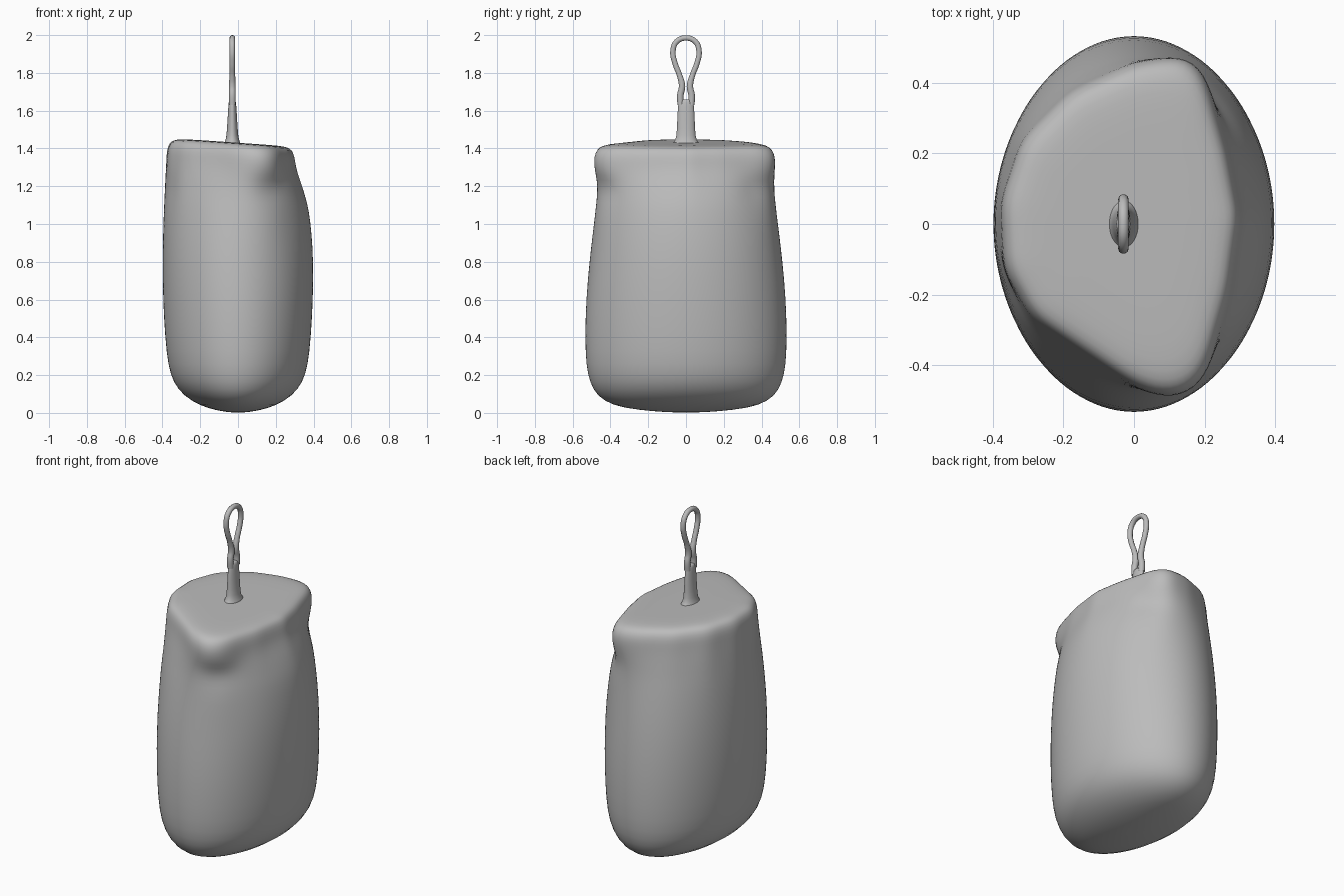
import bpy, bmesh, math
from mathutils import Vector

cube = bpy.data.objects.get("Cube")
if cube:
    bpy.data.objects.remove(cube, do_unlink=True)

grey = bpy.data.materials.new("plain grey")
grey.use_nodes = True
GREY = (0.5, 0.5, 0.5, 1)
grey.diffuse_color = GREY
grey.node_tree.nodes["Principled BSDF"].inputs["Base Color"].default_value = GREY

SEGMENTS = 72


def loft(name, rings, subdivide=1):
    """Skin a stack of closed rings and cap both ends."""
    bm = bmesh.new()
    loops = [[bm.verts.new(p) for p in ring] for ring in rings]
    for low, high in zip(loops, loops[1:]):
        n = len(low)
        for i in range(n):
            j = (i + 1) % n
            bm.faces.new((low[i], low[j], high[j], high[i]))
    for loop in (loops[0], loops[-1]):
        centre = bm.verts.new(sum((v.co for v in loop), Vector()) / len(loop))
        for i, v in enumerate(loop):
            bm.faces.new((v, loop[(i + 1) % len(loop)], centre))
    bmesh.ops.recalc_face_normals(bm, faces=bm.faces)
    mesh = bpy.data.meshes.new(name)
    bm.to_mesh(mesh)
    bm.free()
    mesh.shade_smooth()
    mesh.materials.append(grey)
    obj = bpy.data.objects.new(name, mesh)
    bpy.context.collection.objects.link(obj)
    if subdivide:
        mod = obj.modifiers.new("soften", "SUBSURF")
        mod.levels = mod.render_levels = subdivide
    return obj


def cross(a, b):
    return a.x * b.y - a.y * b.x


def outline_radius(points, angle):
    """Distance from the centre to a closed outline along an angle."""
    d = Vector((math.cos(angle), math.sin(angle)))
    for a, b in zip(points, points[1:] + points[:1]):
        ca, cb = cross(d, a), cross(d, b)
        if ca <= 0 <= cb and ca != cb:
            p = a + (b - a) * (ca / (ca - cb))
            if p.dot(d) > 0:
                return p.length
    return 0.4


# Cushion: elliptical below, changing to a lopsided three-cornered top
top_outline = [Vector(p) for p in (
    (0.305, 0.02), (0.27, 0.2), (0.195, 0.45), (0.14, 0.48), (0, 0.46),
    (-0.18, 0.38), (-0.32, 0.24), (-0.38, 0.06), (-0.37, -0.13),
    (-0.29, -0.27), (0.02, -0.475), (0.12, -0.5), (0.2, -0.45), (0.275, -0.2))]
angles = [2 * math.pi * i / SEGMENTS for i in range(SEGMENTS)]
top_radii = [outline_radius(top_outline, a) for a in angles]
top_radii = [(top_radii[i - 1] + 2 * r + top_radii[(i + 1) % SEGMENTS]) / 4
             for i, r in enumerate(top_radii)]

# Creases under the corners: angle, height, depth
creases = [(-1.2, 1.19, 0.03), (1.1, 1.2, 0.025), (-2.7, 1.17, 0.008)]

# Each section: height, half width, half depth, share of top outline, top scale
sections = [
    (0.003, 0.05, 0.1, 0, 1), (0.015, 0.12, 0.25, 0, 1),
    (0.038, 0.2, 0.39, 0, 1), (0.09, 0.288, 0.473, 0, 1),
    (0.16, 0.342, 0.51, 0, 1), (0.25, 0.37, 0.53, 0, 1),
    (0.4, 0.386, 0.535, 0, 1), (0.6, 0.397, 0.53, 0, 1),
    (0.8, 0.399, 0.512, 0, 1), (0.95, 0.398, 0.497, 0.08, 1),
    (1.08, 0.396, 0.482, 0.22, 1), (1.15, 0.395, 0.476, 0.4, 1),
    (1.21, 0.395, 0.474, 0.58, 1), (1.27, 0.395, 0.474, 0.8, 1),
    (1.32, 0.39, 0.474, 0.95, 1), (1.365, 0.39, 0.47, 1, 0.995),
    (1.4, 0.39, 0.47, 1, 0.965), (1.42, 0.39, 0.47, 1, 0.91),
    (1.428, 0.39, 0.47, 1, 0.8), (1.43, 0.39, 0.47, 1, 0.6),
    (1.43, 0.39, 0.47, 1, 0.35), (1.43, 0.39, 0.47, 1, 0.1)]


def cushion_ring(z, rx, ry, share, scale):
    ring = []
    for a, top in zip(angles, top_radii):
        ellipse = 1 / math.hypot(math.cos(a) / rx, math.sin(a) / ry)
        r = ellipse * (1 - share) + top * scale * share
        for angle, height, depth in creases:
            turn = math.remainder(a - angle, 2 * math.pi)
            r -= depth * math.exp(-(turn / 0.22) ** 2 - ((z - height) / 0.07) ** 2)
        x, y = r * math.cos(a), r * math.sin(a)
        ring.append((x, y, z - 0.07 * x * share))
    return ring


loft("cushion", [cushion_ring(*s) for s in sections])

# Stem: oval post flaring into the cushion top
stem_profile = [(1.415, 0.05, 0.085), (1.435, 0.04, 0.062), (1.46, 0.031, 0.05),
                (1.55, 0.026, 0.047), (1.63, 0.021, 0.043), (1.66, 0.018, 0.036)]
STEM_X = -0.03
loft("stem", [[(STEM_X + rx * math.cos(2 * math.pi * i / 20),
                ry * math.sin(2 * math.pi * i / 20), z) for i in range(20)]
              for z, rx, ry in stem_profile])

# Hanging loop: one cord rising, closing, and opening into a teardrop
half = [(0.028, 1.63), (0.03, 1.68), (0.021, 1.73), (0.035, 1.79),
        (0.058, 1.85), (0.069, 1.915), (0.05, 1.965)]
path = half + [(0, 1.985)] + [(-y, z) for y, z in reversed(half)]
curve = bpy.data.curves.new("hanging_loop", "CURVE")
curve.dimensions = "3D"
curve.bevel_depth = 0.015
curve.bevel_resolution = 3
curve.resolution_u = 6
spline = curve.splines.new("BEZIER")
spline.bezier_points.add(len(path) - 1)
for point, (y, z) in zip(spline.bezier_points, path):
    point.co = (STEM_X, y, z)
    point.handle_left_type = point.handle_right_type = "AUTO"
    point.radius = 1.2 if z < 1.75 else 1
curve.materials.append(grey)
cord = bpy.data.objects.new("hanging_loop", curve)
bpy.context.collection.objects.link(cord)
bpy.ops.object.select_all(action="DESELECT")
cord.select_set(True)
bpy.context.view_layer.objects.active = cord
bpy.ops.object.convert(target="MESH")
bpy.ops.object.shade_smooth()
